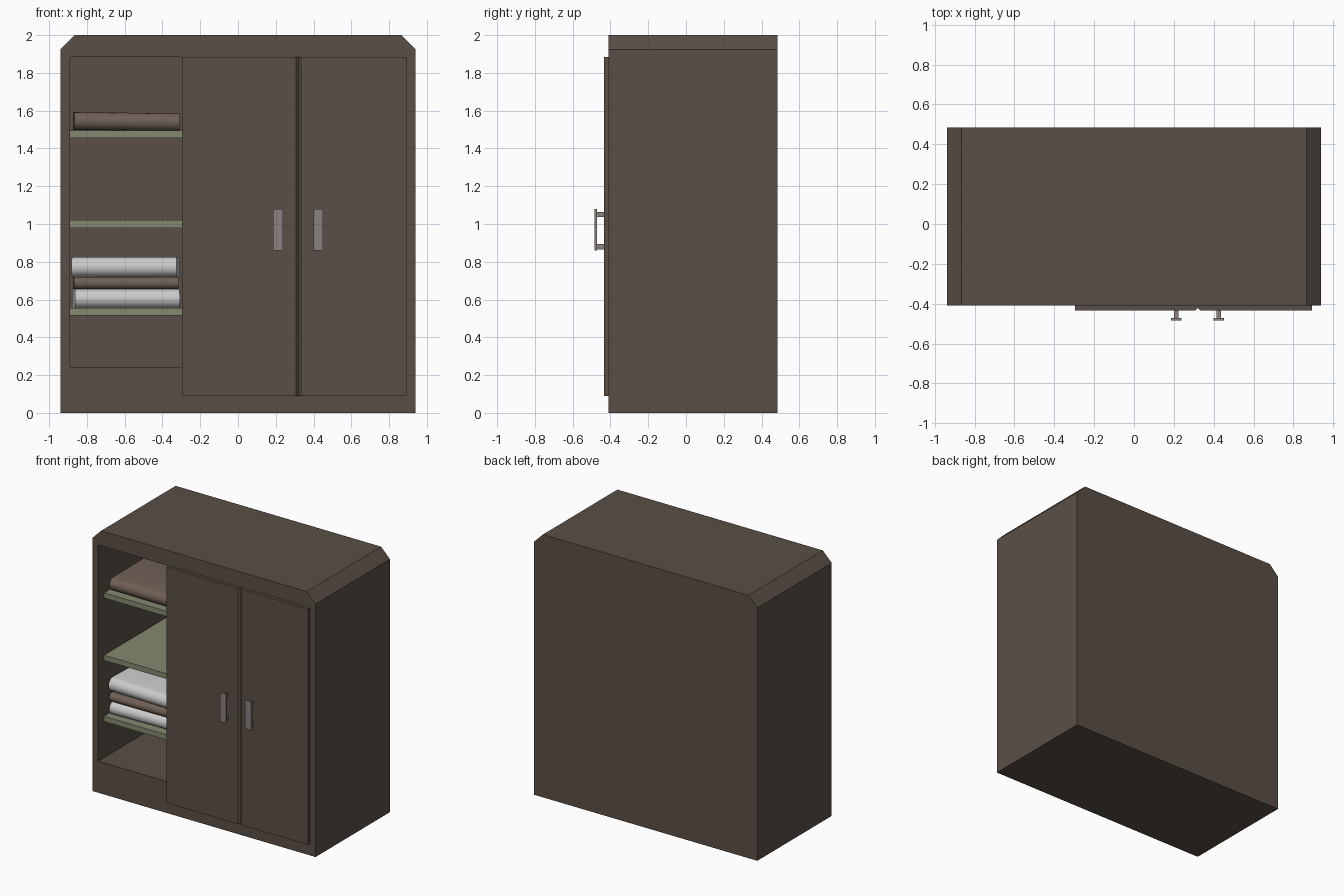
import bpy, bmesh, math
from mathutils import Vector

if "Cube" in bpy.data.objects:
    bpy.data.objects.remove(bpy.data.objects["Cube"])


def material(name, rgb):
    m = bpy.data.materials.new(name)
    m.diffuse_color = (*rgb, 1)
    m.use_nodes = True
    m.node_tree.nodes["Principled BSDF"].inputs["Base Color"].default_value = m.diffuse_color
    return m


WOOD = material("dark_wood", (0.10, 0.078, 0.062))
GREEN = material("shelf_green", (0.235, 0.25, 0.16))
METAL = material("handle_metal", (0.26, 0.22, 0.21))
BROWN = material("brown_cloth", (0.16, 0.115, 0.09))
WHITE = material("white_cloth", (0.62, 0.63, 0.65))


def prism(name, pts, direction, mat, origin=(0, 0, 0)):
    """Extrude a closed 3D outline along a direction."""
    bm = bmesh.new()
    lo = [bm.verts.new(p) for p in pts]
    hi = [bm.verts.new(Vector(p) + Vector(direction)) for p in pts]
    bm.faces.new(lo)
    bm.faces.new(hi[::-1])
    n = len(pts)
    for i in range(n):
        bm.faces.new((lo[i], hi[i], hi[(i + 1) % n], lo[(i + 1) % n]))
    bmesh.ops.recalc_face_normals(bm, faces=bm.faces)
    me = bpy.data.meshes.new(name)
    bm.to_mesh(me)
    bm.free()
    me.materials.append(mat)
    ob = bpy.data.objects.new(name, me)
    ob.location = origin
    bpy.context.collection.objects.link(ob)
    return ob


def box(name, x0, x1, y0, y1, z0, z1, mat):
    pts = [(x0, y0, z0), (x1, y0, z0), (x1, y1, z0), (x0, y1, z0)]
    return prism(name, pts, (0, 0, z1 - z0), mat)


def activate(ob):
    bpy.ops.object.select_all(action='DESELECT')
    ob.select_set(True)
    bpy.context.view_layer.objects.active = ob


# Cabinet body with chamfered top corners and an open left compartment
outline = [(-.94, 0), (.94, 0), (.94, 1.925), (.865, 2), (-.865, 2), (-.94, 1.925)]
body = prism("cabinet_body", [(x, -.41, z) for x, z in outline], (0, .895, 0), WOOD)
cutter = box("compartment_cutter", -.89, -.297, -.6, .44, .24, 1.885, WOOD)
cutter.hide_render = True
mod = body.modifiers.new("compartment", 'BOOLEAN')
mod.operation = 'DIFFERENCE'
mod.solver = 'EXACT'
mod.object = cutter
activate(body)
bpy.ops.object.modifier_apply(modifier=mod.name)
bpy.data.objects.remove(cutter)

# Doors, bevelled where they meet
for name, outer, sgn in (("left_door", -.297, -1), ("right_door", .893, 1)):
    pts = [(outer, -.41), (.32, -.41), (.32, -.421), (.32 + sgn * .014, -.435), (outer, -.435)]
    prism(name, [(x, y, .09) for x, y in pts], (0, 0, 1.795), WOOD)

# Handles: a flat grip on two posts
for side, cx in (("left", .212), ("right", .425)):
    box(side + "_handle_grip", cx - .026, cx + .026, -.485, -.471, .86, 1.08, METAL)
    for label, cz in (("lower", .88), ("upper", 1.05)):
        box(f"{side}_handle_{label}_post", cx - .012, cx + .012, -.471, -.434,
            cz - .014, cz + .014, METAL)

# Shelves
for i, z in enumerate((.515, .98, 1.455)):
    box(f"shelf_{i + 1}", -.89, -.297, -.34, .44, z, z + .04, GREEN)


def folded_cloth(name, cx, width, z0, height, yaw, mat, tilt=0):
    """Folded textile: rounded front and back folds, extruded sideways."""
    r, half = height / 2, .32
    pts = []
    for s, start in ((1, -90), (-1, 90)):
        for k in range(9):
            a = math.radians(start + k * 22.5)
            pts.append((-width / 2, s * (half - r) + r * .98 * math.cos(a), r * math.sin(a)))
    ob = prism(name, pts, (width, 0, 0), mat, (cx, .01, z0 + r))
    ob.rotation_euler = (0, math.radians(tilt), math.radians(yaw))
    activate(ob)
    bpy.ops.object.shade_smooth_by_angle(angle=math.radians(40))


# Folded textiles on the lower and upper shelves
folded_cloth("lower_white_towel", -.594, .555, .555, .10, 1.5, WHITE)
folded_cloth("middle_brown_towel", -.594, .555, .655, .065, 0.5, BROWN)
folded_cloth("upper_white_towel", -.594, .555, .72, .105, -1.7, WHITE)
folded_cloth("top_brown_blanket", -.592, .555, 1.495, .094, 0.8, BROWN, 0.8)
